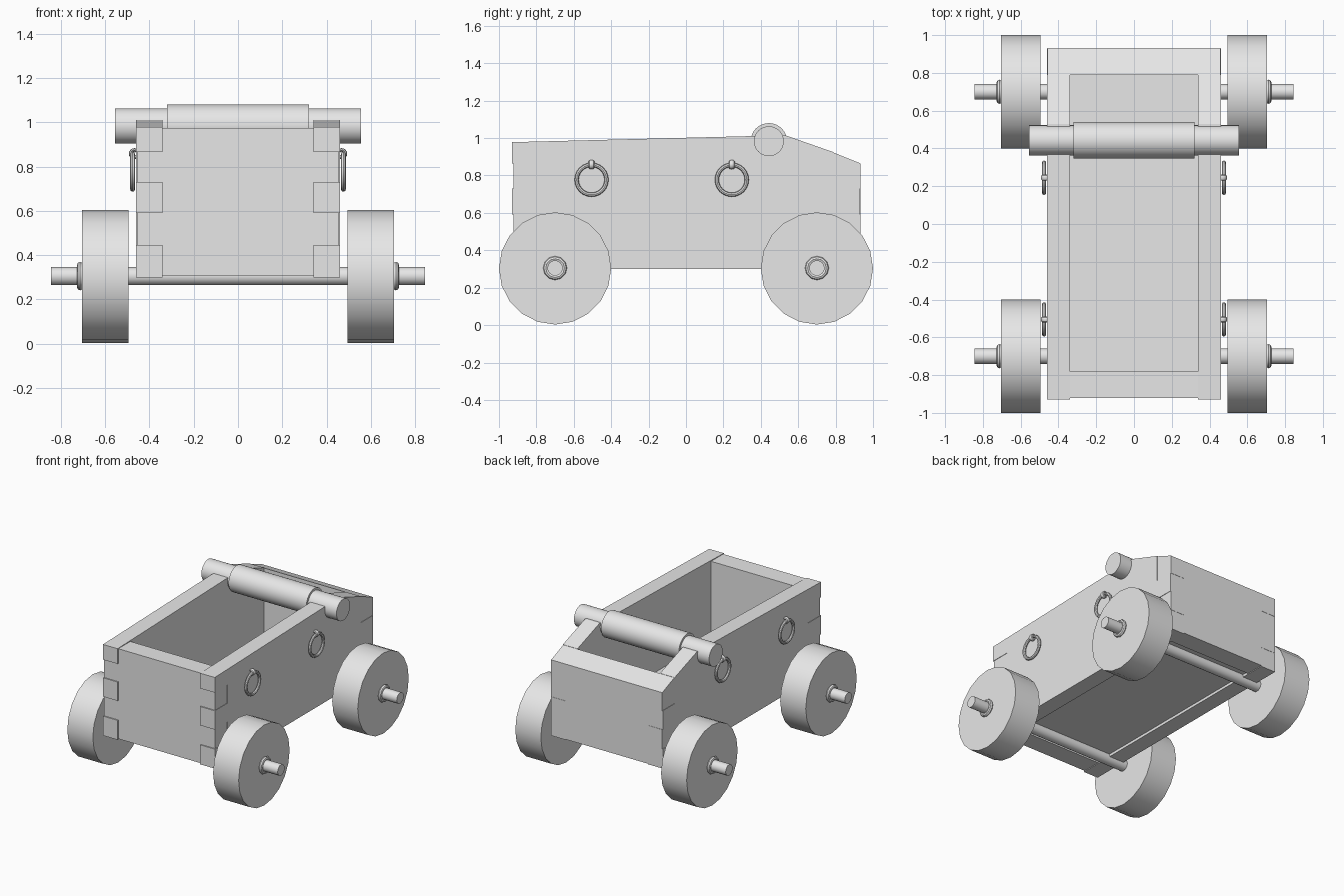
import bpy, bmesh, math
from mathutils import Vector

if "Cube" in bpy.data.objects:
    bpy.data.objects.remove(bpy.data.objects["Cube"])

grey = bpy.data.materials.new("plain_grey")
grey.use_nodes = True
grey.diffuse_color = (0.8, 0.8, 0.8, 1)
grey.node_tree.nodes["Principled BSDF"].inputs["Base Color"].default_value = (0.8, 0.8, 0.8, 1)


def finish(ob, name, smooth=True):
    ob.name = ob.data.name = name
    ob.data.materials.append(grey)
    if smooth:
        bpy.ops.object.shade_smooth_by_angle(angle=math.radians(35))
    return ob


def rod(name, x0, x1, y, z, r, sides):
    """Cylinder lying along x."""
    bpy.ops.mesh.primitive_cylinder_add(vertices=sides, radius=r, depth=abs(x1 - x0),
                                        location=((x0 + x1) / 2, y, z),
                                        rotation=(0, -math.pi / 2, 0))
    return finish(bpy.context.object, name)


def ring(name, loc, major, minor, rot, segs=24, scale=(1, 1, 1)):
    bpy.ops.mesh.primitive_torus_add(major_radius=major, minor_radius=minor, major_segments=segs,
                                     minor_segments=8, location=loc, rotation=rot)
    bpy.context.object.scale = scale
    return finish(bpy.context.object, name)


def board(name, outline, start, depth):
    """Extrude a closed outline of 3D points along depth."""
    bm = bmesh.new()
    face = bm.faces.new([bm.verts.new(Vector(p) + Vector(start)) for p in outline])
    out = bmesh.ops.extrude_face_region(bm, geom=[face])
    moved = [v for v in out["geom"] if isinstance(v, bmesh.types.BMVert)]
    bmesh.ops.translate(bm, verts=moved, vec=depth)
    bmesh.ops.recalc_face_normals(bm, faces=bm.faces)
    me = bpy.data.meshes.new(name)
    bm.to_mesh(me)
    bm.free()
    ob = bpy.data.objects.new(name, me)
    bpy.context.collection.objects.link(ob)
    return finish(ob, name, False)


def toothed(cuts, first, second):
    """Edge running upward through cuts, alternating between two offsets."""
    pts = []
    for i, (lo, hi) in enumerate(zip(cuts, cuts[1:])):
        off = second if i % 2 else first
        pts += [(off, lo), (off, hi)]
    return pts


BOTTOM, JOINTS = 0.30, [0.445, 0.59, 0.73, 0.865]
INNER, OUTER = 0.34, 0.46
PEAK = (0.53, 1.015)

# side boards with finger joints and a sloping tail
front_edge = toothed([BOTTOM] + JOINTS + [0.978], -0.93, -0.78)
back_edge = toothed([BOTTOM] + JOINTS, 0.93, 0.79)
back_edge[-1] = (0.79, 0.924)
profile = front_edge + [PEAK] + back_edge[::-1]
for s, tag in ((1, "left"), (-1, "right")):
    board(tag + "_side_board", [(0, y, z) for y, z in profile],
          (s * INNER, 0, 0), (s * (OUTER - INNER), 0, 0))

# end boards, toothed the opposite way
for name, y, depth, top in (("front_board", -0.78, -0.142, JOINTS + [0.975]),
                            ("back_board", 0.79, 0.142, JOINTS)):
    edge = toothed([BOTTOM + 0.005] + top, INNER, OUTER - 0.003)
    outline = [(x, 0, z) for x, z in edge] + [(-x, 0, z) for x, z in edge[::-1]]
    ob = board(name, outline, (0, y, 0), (0, depth, 0))
    if name == "back_board":
        # bevel the top to follow the tail slope
        for v in ob.data.vertices:
            if v.co.z > 0.86 and v.co.y < 0.8:
                v.co.z = 0.922

# floor
board("floor", [(-INNER, -0.78, 0), (INNER, -0.78, 0), (INNER, 0.79, 0), (-INNER, 0.79, 0)],
      (0, 0, 0.32), (0, 0, 0.08))

# push handle
rod("handle_bar", -0.556, 0.556, 0.443, 0.983, 0.08, 32)
rod("handle_grip", -0.32, 0.32, 0.443, 0.983, 0.097, 32)

# axles, wheels and washers
for y, end in ((-0.70, "front"), (0.70, "back")):
    rod(end + "_axle", -0.845, 0.845, y, 0.305, 0.041, 16)
    for s, tag in ((1, "left"), (-1, "right")):
        rod(f"{end}_{tag}_wheel", s * 0.495, s * 0.705, y, 0.303, 0.30, 20)
        ring(f"{end}_{tag}_washer", (s * 0.713, y, 0.305), 0.05, 0.014,
             (0, math.pi / 2, 0), 12)

# hanging rings and their staples
for y, end in ((-0.505, "front"), (0.245, "back")):
    for s, tag in ((1, "left"), (-1, "right")):
        ring(f"{end}_{tag}_ring", (s * 0.476, y, 0.777), 0.08, 0.011, (0, math.pi / 2, 0))
        ring(f"{end}_{tag}_staple", (s * 0.468, y, 0.858), 0.017, 0.008,
             (math.pi / 2, 0, 0), 16, (1, 1, 2))
